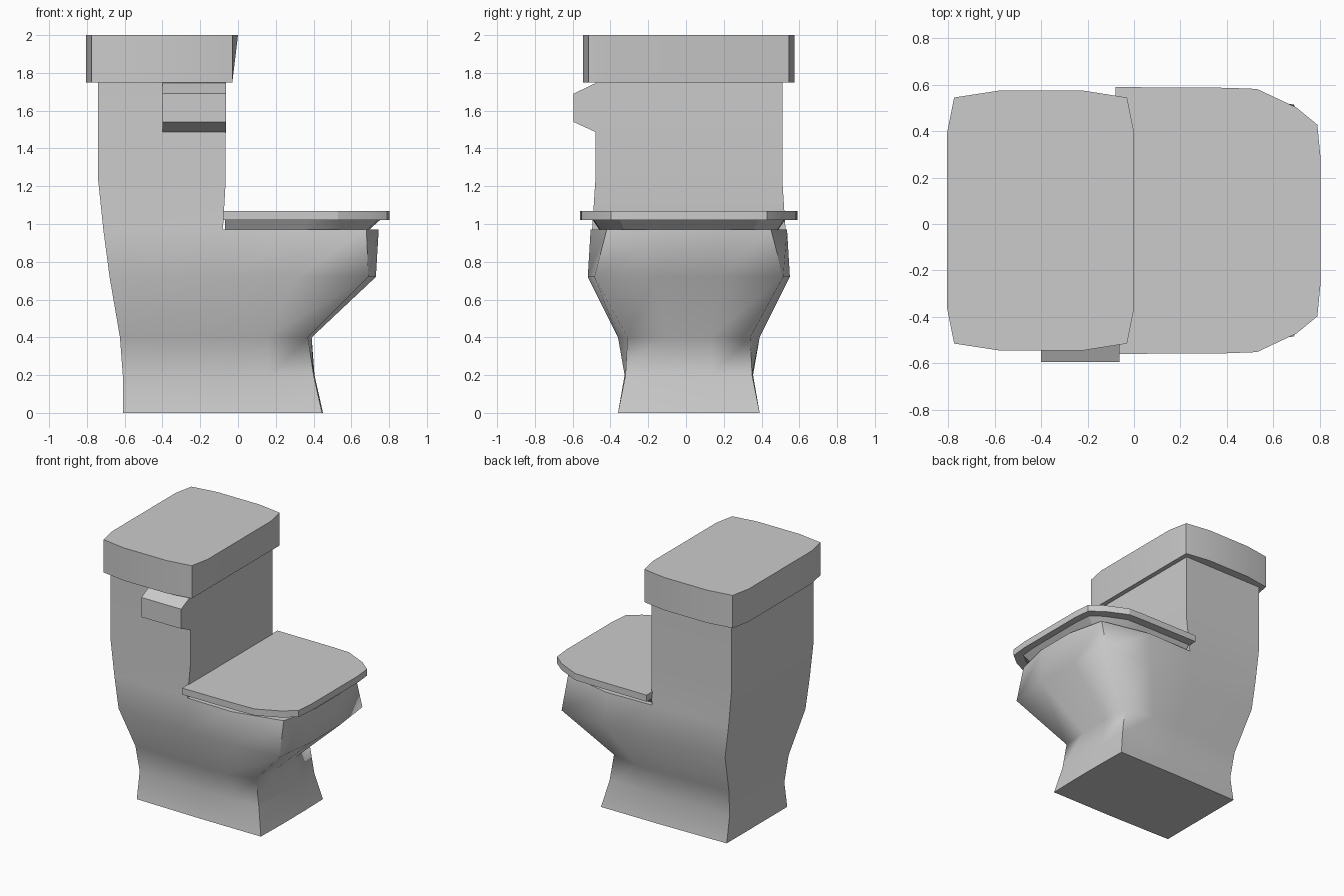
import bpy, bmesh, math

if "Cube" in bpy.data.objects:
    bpy.data.objects.remove(bpy.data.objects["Cube"])

CY = 0.015  # centre line of the symmetric parts


def finish(name, bm, angle):
    bmesh.ops.recalc_face_normals(bm, faces=bm.faces)
    me = bpy.data.meshes.new(name)
    bm.to_mesh(me)
    bm.free()
    ob = bpy.data.objects.new(name, me)
    bpy.context.collection.objects.link(ob)
    bpy.ops.object.select_all(action='DESELECT')
    ob.select_set(True)
    bpy.context.view_layer.objects.active = ob
    bpy.ops.object.shade_smooth_by_angle(angle=math.radians(angle))
    return ob


def bridge(bm, a, b):
    n = len(a)
    for i in range(n):
        j = (i + 1) % n
        bm.faces.new((a[i], a[j], b[j], b[i]))


def ring(bm, pts, z):
    return [bm.verts.new((x, y, z)) for x, y in pts]


def loft(name, sections, angle=20):
    """Skin a stack of (outline, z) sections and cap both ends."""
    bm = bmesh.new()
    rings = [ring(bm, p, z) for p, z in sections]
    for a, b in zip(rings, rings[1:]):
        bridge(bm, a, b)
    bm.faces.new(rings[0])
    bm.faces.new(rings[-1])
    return finish(name, bm, angle)


def mirrored(half):
    """Half outline on the -y side, completed across the centre line."""
    return [(x, CY - y) for x, y in half] + [(x, CY + y) for x, y in reversed(half)]


# Body: pedestal and bowl rings, continuing upward as the tank
# z, back x, back y, tank-front x, side y there, widest y, corner x, corner y, front x
bowl = [(0.00, -0.61, 0.365, -0.07, 0.375, 0.375, 0.445, 0.375, 0.45),
        (0.20, -0.61, 0.33, -0.07, 0.34, 0.34, 0.40, 0.335, 0.405),
        (0.40, -0.625, 0.36, -0.07, 0.375, 0.375, 0.37, 0.325, 0.39),
        (0.72, -0.68, 0.485, -0.07, 0.53, 0.535, 0.69, 0.50, 0.73),
        (0.97, -0.713, 0.49, -0.08, 0.512, 0.52, 0.68, 0.435, 0.745)]
bm = bmesh.new()
prev = None
for z, xb, yb, xt, yt, ym, cx, cy, xf in bowl:
    r = ring(bm, mirrored([(xb, yb), (xt, yt), ((xt + cx) / 2, ym),
                           (cx, cy), (xf, cy * 0.35)]), z)
    if prev:
        bridge(bm, prev, r)
    else:
        bm.faces.new(r)
    prev = r
bm.faces.new(prev[1:9])
prev = [prev[0], prev[1], prev[8], prev[9]]
for z, xb, xt, y in [(1.23, -0.74, -0.065, 0.495), (1.76, -0.74, -0.065, 0.495)]:
    r = ring(bm, mirrored([(xb, y), (xt, y)]), z)
    bridge(bm, prev, r)
    prev = r
bm.faces.new(prev)
finish("bowl_and_tank", bm, 58)

# Tank lid: its front edge leans back towards the bottom
lid = mirrored([(-0.805, 0.38), (-0.775, 0.53), (-0.58, 0.56),
                (-0.22, 0.56), (-0.03, 0.53), (0.0, 0.38)])
low = [(min(x, -0.03), y) for x, y in lid]
loft("tank_lid", [(low, 1.75), (lid, 2.0)])

# Seat cover and the tapering seat beneath it
cover = [(-0.08, 0.575), (0.4, 0.572), (0.53, 0.567), (0.70, 0.487),
         (0.79, 0.413), (0.803, 0.28)]
loft("seat_cover", [(mirrored(cover), 1.02), (mirrored(cover), 1.07)])


def shrunk(sx, sy):
    return mirrored([(-0.07 + (x + 0.08) * sx, y * sy) for x, y in cover])


loft("seat", [(shrunk(0.86, 0.82), 0.965), (shrunk(0.93, 0.885), 1.02)])

# Flush handle: trapezoid profile run along x on the front of the tank
bm = bmesh.new()
profile = [(-0.47, 1.75), (-0.595, 1.69), (-0.595, 1.54), (-0.47, 1.483)]
ends = [[bm.verts.new((x, y, z)) for y, z in profile] for x in (-0.40, -0.063)]
bridge(bm, *ends)
for e in ends:
    bm.faces.new(e)
finish("flush_handle", bm, 20)
